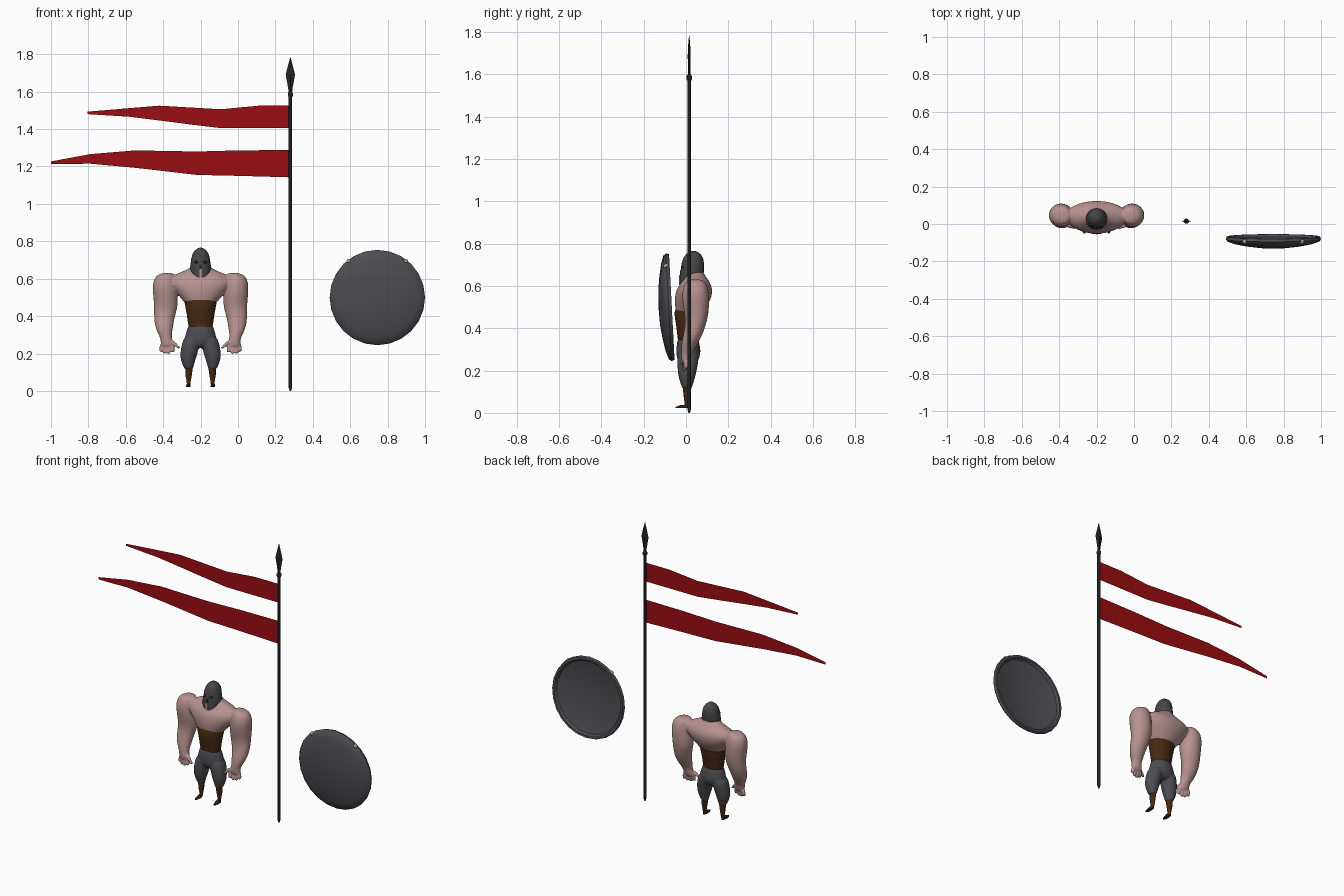
import bpy, bmesh, math
from mathutils import Matrix, Vector

BX = -0.20      # body axis
PY = 0.015      # pole depth


def mat(name, col):
    m = bpy.data.materials.new(name)
    m.diffuse_color = (*col, 1)
    return m


SKIN = mat("skin", (0.47, 0.29, 0.28))
GREY = mat("slate_grey", (0.075, 0.075, 0.085))
IRON = mat("helmet_iron", (0.06, 0.06, 0.063))
BROWN = mat("leather_brown", (0.062, 0.022, 0.006))
BLACK = mat("black_metal", (0.017, 0.017, 0.018))
RED = mat("banner_red", (0.33, 0.004, 0.006))


def finish(name, bm, material, smooth=None):
    bmesh.ops.recalc_face_normals(bm, faces=bm.faces)
    me = bpy.data.meshes.new(name)
    bm.to_mesh(me)
    bm.free()
    me.materials.append(material)
    ob = bpy.data.objects.new(name, me)
    bpy.context.collection.objects.link(ob)
    if smooth is not None:
        for o in bpy.context.selected_objects:
            o.select_set(False)
        ob.select_set(True)
        bpy.context.view_layer.objects.active = ob
        bpy.ops.object.shade_smooth_by_angle(angle=math.radians(smooth))
    return ob


def loft(bm, rings, n=16, shear=None):
    """Stack horizontal ellipses (x, y, z, rx, ry) and cap both ends."""
    rows = []
    for i, (x, y, z, rx, ry) in enumerate(rings):
        k = shear[i] if shear else 0
        rows.append([bm.verts.new((x + rx * math.cos(a), y + ry * math.sin(a),
                                   z + k * ry * math.sin(a)))
                     for a in (math.tau * j / n for j in range(n))])
    for a, b in zip(rows, rows[1:]):
        for j in range(n):
            bm.faces.new((a[j], a[(j + 1) % n], b[(j + 1) % n], b[j]))
    bm.faces.new(rows[0])
    bm.faces.new(rows[-1])


def side(rings, s):
    return [(BX + s * r[0], *r[1:]) for r in rings]


def organic(ob, voxel):
    ob.modifiers.new("subdivide", 'SUBSURF').levels = 2
    ob.modifiers["subdivide"].render_levels = 2
    r = ob.modifiers.new("fuse", 'REMESH')
    r.mode, r.voxel_size, r.use_smooth_shade = 'VOXEL', voxel, True
    s = ob.modifiers.new("relax", 'SMOOTH')
    s.factor, s.iterations = 0.5, 4


def ball(bm, c, r):
    bmesh.ops.create_uvsphere(bm, u_segments=12, v_segments=8, radius=1,
                              matrix=Matrix.Translation(c) @ Matrix.Diagonal((*r, 1)))


def box(bm, c, d, rot=0):
    bmesh.ops.create_cube(bm, size=1, matrix=Matrix.Translation(c)
                          @ Matrix.Rotation(rot, 4, 'X') @ Matrix.Diagonal((*d, 1)))


# bare chest, arms and hands fused into one skin
bm = bmesh.new()
loft(bm, side([(0, .012, .455, .078, .056), (0, .02, .49, .10, .072), (0, .033, .54, .15, .089),
               (0, .04, .585, .18, .088), (0, .045, .615, .16, .07), (0, .045, .637, .10, .055),
               (0, .04, .665, .04, .04), (0, .04, .70, .035, .035)], 1))
ARM = [(.175, .045, .632, .03, .03), (.188, .045, .615, .055, .052), (.193, .045, .57, .066, .066),
       (.188, .047, .51, .067, .064), (.185, .05, .46, .065, .056), (.190, .046, .42, .060, .050),
       (.195, .036, .38, .054, .047), (.195, .022, .34, .048, .042), (.190, .010, .305, .037, .033),
       (.184, .003, .28, .030, .026), (.178, .0, .255, .037, .022), (.178, -.003, .232, .034, .015)]
FINGERS = [((.207, .004, .25), (.212, .0, .208)), ((.190, .002, .25), (.193, -.006, .198)),
           ((.170, .0, .25), (.172, -.01, .196)), ((.153, -.003, .25), (.148, -.012, .204)),
           ((.155, -.008, .27), (.112, -.02, .225))]
for s in (-1, 1):
    loft(bm, side(ARM, s))
    for a, b in FINGERS:
        a, b = Vector(a), Vector(b)
        loft(bm, side([(*a.lerp(b, t), r, r) for t, r in
                       ((0, .012), (.35, .0125), (.75, .0115), (1, .009))], s), 8)
organic(finish("bare_torso_and_arms", bm, SKIN), 0.005)

# leather waist wrap
bm = bmesh.new()
loft(bm, side([(0, .008, .335, .062, .045), (0, .008, .36, .067, .048), (0, .008, .41, .074, .054),
               (0, .01, .47, .085, .065), (0, .012, .485, .085, .062)], 1), 24)
finish("waist_wrap", bm, BROWN, 40)

# baggy trousers
bm = bmesh.new()
loft(bm, side([(0, .008, .36, .066, .048), (0, .01, .33, .073, .054), (0, .012, .29, .087, .060),
               (0, .01, .255, .085, .054), (0, .008, .228, .05, .035)], 1))
LEG = [(.045, .012, .30, .038, .045), (.052, .01, .255, .049, .053), (.061, .006, .21, .048, .047),
       (.067, .004, .17, .042, .041), (.066, .004, .138, .030, .030), (.062, .005, .108, .021, .022)]
for s in (-1, 1):
    loft(bm, side(LEG, s))
organic(finish("trousers", bm, GREY), 0.006)

# boots and flat soles
for s, label in ((-1, "right"), (1, "left")):
    bm = bmesh.new()
    loft(bm, side([(.062, .005, .12, .020, .020), (.064, .006, .085, .017, .018),
                   (.064, .006, .05, .011, .013), (.064, .004, .025, .008, .010)], s), 12)
    finish(label + "_boot", bm, BROWN, 40)
    bm = bmesh.new()
    loft(bm, side([(.066, -.018, .022, .012, .034), (.066, -.018, .028, .012, .034),
                   (.065, -.006, .038, .009, .018)], s), 10)
    finish(label + "_foot", bm, BLACK, 40)

# helmet, low in front and cut higher at the nape
bm = bmesh.new()
loft(bm, side([(0, .026, .630, .050, .056), (0, .027, .645, .058, .057), (0, .029, .675, .054, .055),
               (0, .032, .705, .050, .053), (0, .034, .73, .044, .047), (0, .035, .75, .032, .035),
               (0, .035, .762, .016, .018), (0, .035, .766, .004, .004)], 1), 24,
     [.45, .35, .12, 0, 0, 0, 0, 0])
finish("helmet", bm, IRON, 50)

# eye holes and the slit between the cheek plates
bm = bmesh.new()
for s in (-1, 1):
    ball(bm, (BX + s * .020, -.014, .688), (.014, .009, .007))
box(bm, (BX, -.022, .662), (.010, .014, .022))
finish("eye_openings", bm, BLACK, 40)
bm = bmesh.new()
box(bm, (BX, -.025, .628), (.013, .014, .046))
finish("chin_slit", bm, SKIN)

# round shield: domed front, rim and hollow back, leaning slightly
N = 24
TILT = Matrix.Translation((.745, -.07, .50)) @ Matrix.Rotation(math.radians(3), 4, 'X')
bm = bmesh.new()
PROFILE = [(0, -.060), (.08, -.057), (.15, -.048), (.21, -.036), (.245, -.024), (.255, -.012),
           (.250, .003), (.236, .003), (.226, -.010), (.15, -.028), (0, -.038)]
vs = [bm.verts.new((r, y, 0)) for r, y in PROFILE]
es = [bm.edges.new(p) for p in zip(vs, vs[1:])]
bmesh.ops.spin(bm, geom=vs + es, cent=(0, 0, 0), axis=(0, 1, 0), angle=math.tau,
               steps=N, use_merge=True)
bmesh.ops.remove_doubles(bm, verts=bm.verts, dist=1e-4)
bm.transform(TILT)
finish("round_shield", bm, GREY, 35)

# two small studs on the shield rim
bm = bmesh.new()
for s in (-1, 1):
    ball(bm, TILT @ Vector((s * .152, -.014, .194)), (.013, .013, .013))
finish("rim_studs", bm, SKIN, 60)

# banner pole with collar
bm = bmesh.new()
loft(bm, [(.28, PY, 0, .004, .004), (.28, PY, .02, .0095, .0095), (.28, PY, 1.57, .0095, .0095),
          (.28, PY, 1.578, .014, .014), (.28, PY, 1.59, .014, .014), (.28, PY, 1.60, .008, .008)], 10)
finish("banner_pole", bm, BLACK, 40)

# flat diamond spear blade
bm = bmesh.new()
loft(bm, [(.28, PY, 1.59, .009, .006), (.28, PY, 1.62, .012, .006), (.28, PY, 1.69, .025, .007),
          (.28, PY, 1.735, .014, .005), (.28, PY, 1.783, .001, .001)], 4)
finish("spear_blade", bm, BLACK)


# red pennants: x, top z, bottom z
def pennant(name, cuts):
    bm = bmesh.new()
    rows = [[bm.verts.new((x, PY, z)) for z in zs] for x, *zs in cuts]
    for a, b in zip(rows, rows[1:]):
        bm.faces.new((a[0], b[0], b[1], a[1]))
    finish(name, bm, RED)


pennant("upper_pennant", [(.28, 1.525, 1.405), (.11, 1.525, 1.405), (-.09, 1.506, 1.405),
                          (-.25, 1.515, 1.424), (-.42, 1.525, 1.446), (-.58, 1.512, 1.466),
                          (-.805, 1.493, 1.48)])
pennant("lower_pennant", [(.28, 1.288, 1.142), (0, 1.286, 1.15), (-.22, 1.28, 1.155),
                          (-.55, 1.286, 1.193), (-.79, 1.266, 1.215), (-1.0, 1.227, 1.213)])
